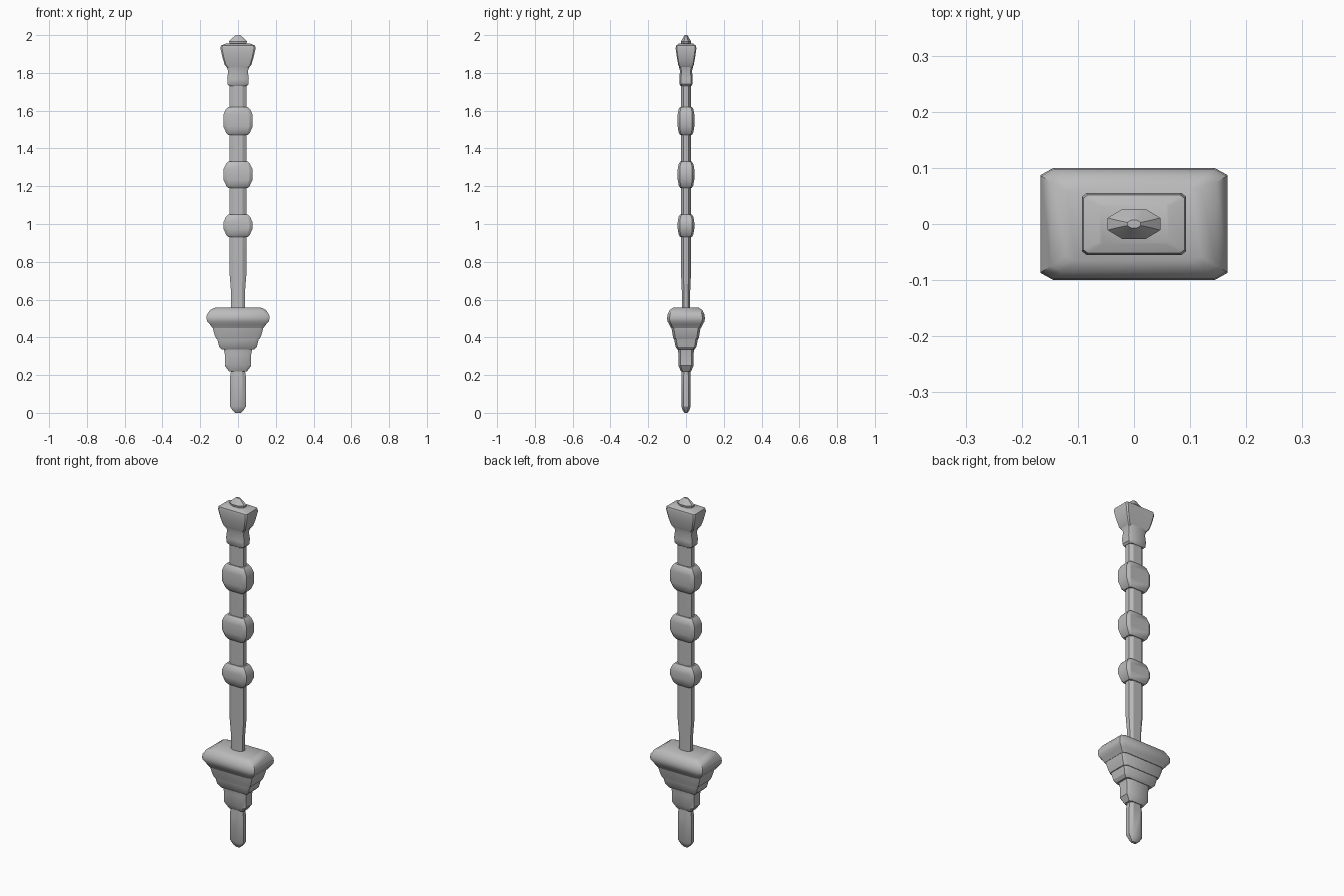
import bpy, bmesh, math

if "Cube" in bpy.data.objects:
    bpy.data.objects.remove(bpy.data.objects["Cube"])

grey = bpy.data.materials.new("stone grey")
grey.use_nodes = True
color = (0.5, 0.5, 0.5, 1)
grey.diffuse_color = color
grey.node_tree.nodes["Principled BSDF"].inputs["Base Color"].default_value = color


def loft(name, rings, bevel_x, bevel_y):
    """Stack corner-cut rectangles; each ring is (height, half width, half depth)."""
    bm = bmesh.new()
    loops = []
    for z, w, d in rings:
        cx, cy = w * bevel_x, d * bevel_y
        quarter = [(w, d - cy), (w - cx, d)]
        points = quarter + [(-x, y) for x, y in reversed(quarter)]
        points += [(-x, -y) for x, y in points]
        loops.append([bm.verts.new((x, y, z)) for x, y in points])
    for low, high in zip(loops, loops[1:]):
        for i in range(len(low)):
            j = (i + 1) % len(low)
            bm.faces.new((low[i], low[j], high[j], high[i]))
    bm.faces.new(list(reversed(loops[0])))
    bm.faces.new(loops[-1])
    mesh = bpy.data.meshes.new(name)
    bm.to_mesh(mesh)
    bm.free()
    mesh.materials.append(grey)
    obj = bpy.data.objects.new(name, mesh)
    bpy.context.collection.objects.link(obj)
    bpy.ops.object.select_all(action="DESELECT")
    obj.select_set(True)
    bpy.context.view_layer.objects.active = obj
    bpy.ops.object.shade_smooth_by_angle(angle=math.radians(32))
    return obj


# Long slim shafts
loft("lower_shaft", [(0, .015, .008), (.012, .028, .017), (.035, .043, .025),
                     (.18, .043, .025), (.23, .036, .022)], .45, .5)
loft("upper_shaft", [(.54, .037, .022), (.64, .037, .022), (.73, .044, .026),
                     (1.75, .044, .026)], .45, .5)

# Stepped guard, widening upward
loft("guard_socket", [(.22, .048, .027), (.25, .07, .04), (.31, .07, .04),
                      (.345, .076, .044)], .28, .3)
loft("guard_lower_step", [(.335, .085, .046), (.35, .1, .055), (.385, .108, .062),
                          (.4, .112, .064)], .16, .18)
loft("guard_upper_step", [(.39, .114, .066), (.41, .123, .07), (.445, .133, .076),
                          (.46, .135, .078)], .15, .16)
loft("guard_top", [(.45, .135, .08), (.47, .15, .09), (.485, .163, .098),
                   (.5, .167, .1), (.52, .165, .098), (.545, .148, .086),
                   (.558, .12, .066)], .14, .13)

# Three rounded knobs along the shaft
for name, bottom, top in (("lower", .93, 1.05), ("middle", 1.19, 1.33),
                          ("upper", 1.47, 1.62)):
    loft(name + "_knob", [(bottom, .05, .03), (bottom + .012, .062, .038),
                          (bottom + .045, .077, .044), (top - .04, .077, .044),
                          (top - .012, .064, .039), (top, .052, .031)], .22, .25)

# Collar, flared head and finial
loft("head_collar", [(1.73, .046, .028), (1.74, .055, .034), (1.77, .057, .035),
                     (1.81, .052, .032), (1.845, .066, .04)], .25, .25)
loft("head", [(1.825, .055, .034), (1.842, .07, .041), (1.88, .082, .048),
              (1.93, .093, .055), (1.945, .09, .052), (1.956, .062, .036)], .09, .12)
loft("finial", [(1.95, .042, .024), (1.967, .047, .027), (1.985, .029, .016),
                (2, .012, .007)], .57, .6)
